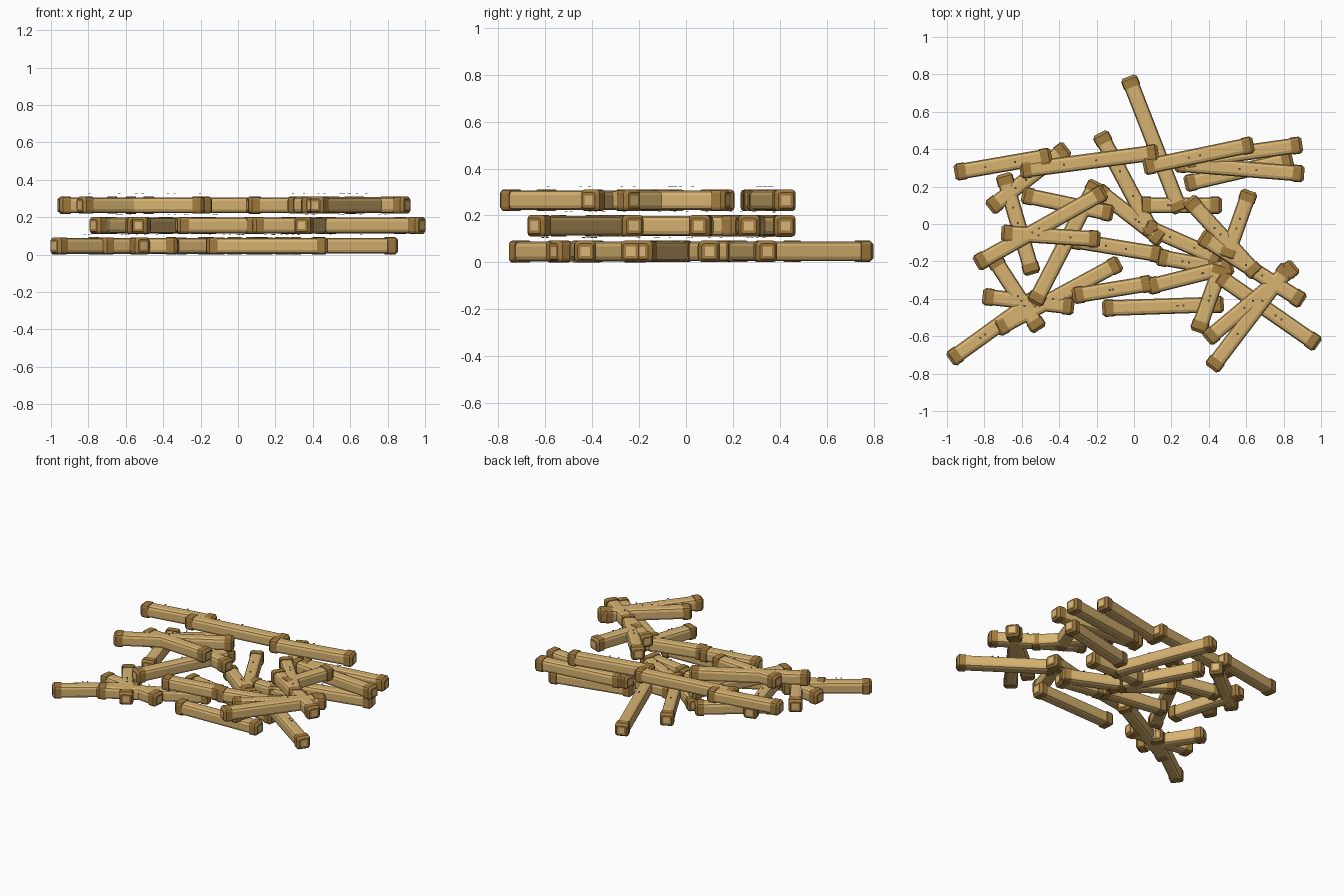
import bpy
import bmesh
import math
import random
from mathutils import Vector

random.seed(4)

default_cube = bpy.data.objects.get("Cube")
if default_cube:
    bpy.data.objects.remove(default_cube, do_unlink=True)


def make_material(name, color):
    mat = bpy.data.materials.new(name)
    mat.use_nodes = True
    mat.diffuse_color = (*color, 1)
    mat.node_tree.nodes["Principled BSDF"].inputs["Base Color"].default_value = (*color, 1)
    return mat


TAN = make_material("tan wood", (0.68, 0.45, 0.165))
BROWN = make_material("brown bark", (0.36, 0.20, 0.05))
CUT = make_material("pale cut wood", (0.72, 0.48, 0.20))
GREY = make_material("grey", (0.16, 0.18, 0.20))

CAP_HALF = 0.046
BODY_HALF = 0.042
CAP_LENGTH = 0.06
LAYER_STEP = 0.109


def section(bm, x, half, corner):
    """Ring of a square with rounded corners, lying across the x axis."""
    ring = []
    inner = half - corner
    for quarter in range(4):
        middle = math.radians(45 + 90 * quarter)
        cy = math.copysign(inner, math.cos(middle))
        cz = math.copysign(inner, math.sin(middle))
        for step in (-1, 0, 1):
            a = middle + step * math.pi / 4
            ring.append(bm.verts.new((x, cy + corner * math.cos(a), cz + corner * math.sin(a))))
    return ring


def bridge(bm, first, second, material):
    count = len(first)
    for i in range(count):
        j = (i + 1) % count
        face = bm.faces.new((first[i], first[j], second[j], second[i]))
        face.material_index = material


def build_log(name, start, end, height):
    """Beam with a slimmer body, two bevelled end caps and pale cut faces."""
    direction = end - start
    reach = direction.length / 2 + CAP_LENGTH / 2
    # distance in from the end, half width, corner radius
    steps = [(0, 0.020, 0.002), (0, 0.033, 0.010), (0.016, CAP_HALF, 0.016),
             (CAP_LENGTH, CAP_HALF, 0.016), (CAP_LENGTH, BODY_HALF, 0.020)]
    bm = bmesh.new()
    rings = [section(bm, -reach + d, h, c) for d, h, c in steps]
    rings += [section(bm, reach - d, h, c) for d, h, c in reversed(steps)]
    for i in range(len(rings) - 1):
        is_body = i == len(steps) - 1
        bridge(bm, rings[i], rings[i + 1], 0 if is_body else 1)
    for ring in (rings[0], rings[-1]):
        bm.faces.new(ring).material_index = 2
    bmesh.ops.recalc_face_normals(bm, faces=bm.faces)

    # loose specks hovering just above the beam
    for _ in range(2):
        speck = bmesh.ops.create_cone(bm, cap_ends=True, segments=6, radius1=0.006,
                                      radius2=0.006, depth=0.003)
        shift = Vector((random.uniform(-0.4, 0.4) * reach, 0, CAP_HALF + 0.014))
        bmesh.ops.translate(bm, verts=speck["verts"], vec=shift)
        for vert in speck["verts"]:
            for face in vert.link_faces:
                face.material_index = 3

    mesh = bpy.data.meshes.new(name)
    bm.to_mesh(mesh)
    bm.free()
    for mat in (TAN, BROWN, CUT, GREY):
        mesh.materials.append(mat)
    obj = bpy.data.objects.new(name, mesh)
    bpy.context.collection.objects.link(obj)
    middle = (start + end) / 2
    obj.location = (middle.x, middle.y, height)
    obj.rotation_euler.z = math.atan2(direction.y, direction.x)


# Each beam runs between two cap centres, in hundredths of a unit
bottom_layer = [
    (-96, -71, -53, -40), (-71, -55, -10, -22), (-52, -54, -74, -20),
    (-14, -45, 45, -43), (-31, -9, 12, -16), (15, -18, 43, -23),
    (6, 10, 44, 10), (30, 22, 82, 34), (-2, 76, 24, 9),
    (-17, 46, 9, -3), (-78, -39, -35, -44), (-18, 17, 13, -7),
    (8, -2, 44, -18),
]
middle_layer = [
    (87, 42, 30, 34), (88, 27, 25, 32), (-69, 24, -55, -24),
    (-57, 15, -14, 6), (-21, 20, -52, -40), (-38, 39, -75, 10),
    (10, -33, 50, -23), (-30, -38, 7, -32), (46, -24, 35, -55),
    (96, -63, 47, -29),
]
top_layer = [
    (-93, 28, -47, 36), (-58, 29, 10, 38), (8, 31, 61, 42),
    (-82, -20, -18, 16), (-68, -5, -21, -8), (31, 11, 64, -25),
    (61, 15, 50, -16), (38, -8, 88, -40), (41, -60, 84, -24),
    (43, -75, 81, -25),
]

layers = {"bottom": bottom_layer, "middle": middle_layer, "top": top_layer}
for level, (label, beams) in enumerate(layers.items()):
    for number, (x1, y1, x2, y2) in enumerate(beams, 1):
        # tiny height offset keeps crossing faces from flickering
        height = CAP_HALF + level * LAYER_STEP + number * 0.0001
        build_log(f"{label}_log_{number}", Vector((x1, y1)) / 100, Vector((x2, y2)) / 100, height)
